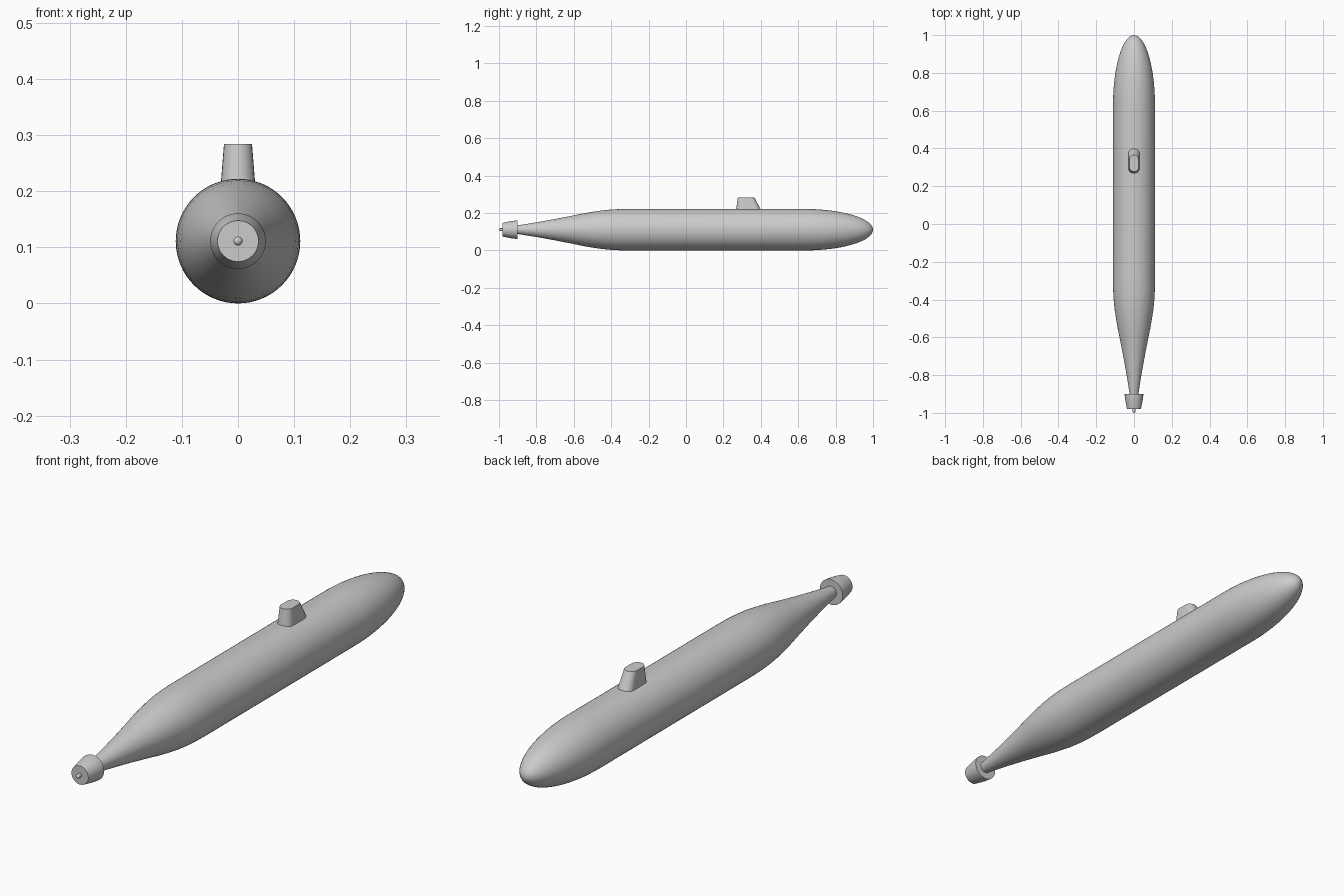
import bpy, bmesh, math

if "Cube" in bpy.data.objects:
    bpy.data.objects.remove(bpy.data.objects["Cube"])

R = 0.111   # hull radius, also axis height


def finish(name, bm, angle=35):
    bmesh.ops.recalc_face_normals(bm, faces=bm.faces)
    mesh = bpy.data.meshes.new(name)
    bm.to_mesh(mesh)
    bm.free()
    obj = bpy.data.objects.new(name, mesh)
    bpy.context.collection.objects.link(obj)
    bpy.ops.object.select_all(action='DESELECT')
    obj.select_set(True)
    bpy.context.view_layer.objects.active = obj
    bpy.ops.object.shade_smooth_by_angle(angle=math.radians(angle))
    return obj


def skin(bm, rings):
    """Bridge successive rings of points and cap both ends."""
    rows = [[bm.verts.new(p) for p in ring] for ring in rings]
    n = len(rows[0])
    for a, b in zip(rows, rows[1:]):
        for i in range(n):
            j = (i + 1) % n
            bm.faces.new((a[i], a[j], b[j], b[i]))
    bm.faces.new(rows[0])
    bm.faces.new(rows[-1])


def lathe(name, profile, sides=64, angle=35):
    """Revolve (y, radius) points around the hull axis."""
    bm = bmesh.new()
    turns = [2 * math.pi * i / sides for i in range(sides)]
    skin(bm, [[(r * math.cos(t), y, R + r * math.sin(t)) for t in turns]
              for y, r in profile])
    return finish(name, bm, angle)


# Hull: tapered tail, parallel midbody, elliptical nose
tail = [(-0.95, 0.015), (-0.9, 0.023), (-0.8, 0.039), (-0.7, 0.057),
        (-0.6, 0.0765), (-0.55, 0.087), (-0.5, 0.0955), (-0.45, 0.103),
        (-0.4, 0.1078), (-0.35, 0.1103), (-0.3, R)]
nose = []
for i in range(21):
    t = math.radians(89 * i / 20)
    nose.append((0.63 + 0.37 * math.sin(t), R * math.cos(t)))
lathe("hull", tail + nose)

# Propulsor shroud with a flat stern
lathe("propulsor_shroud", [(-0.98, 0.0365), (-0.955, 0.042), (-0.93, 0.0465),
                           (-0.905, 0.0495), (-0.90, 0.0495)])

# Small rounded propeller hub
hub = [(-1 + 0.008 * (1 - math.cos(math.radians(a))),
        0.008 * math.sin(math.radians(a))) for a in (3, 20, 40, 60, 80, 90)]
lathe("propeller_hub", hub + [(-0.97, 0.008)], 24)


# Sail: tapered rounded slab with a raked leading edge
def stadium(y0, y1, w, z, n=12):
    pts = []
    for centre, start in ((y1 - w, 0), (y0 + w, math.pi)):
        for i in range(n + 1):
            t = start + math.pi * i / n
            pts.append((w * math.cos(t), centre + w * math.sin(t), z))
    return pts


bm = bmesh.new()
skin(bm, [stadium(0.264, 0.416, 0.0325, 0.19),
          stadium(0.277, 0.365, 0.025, 0.284)])
finish("sail", bm)
